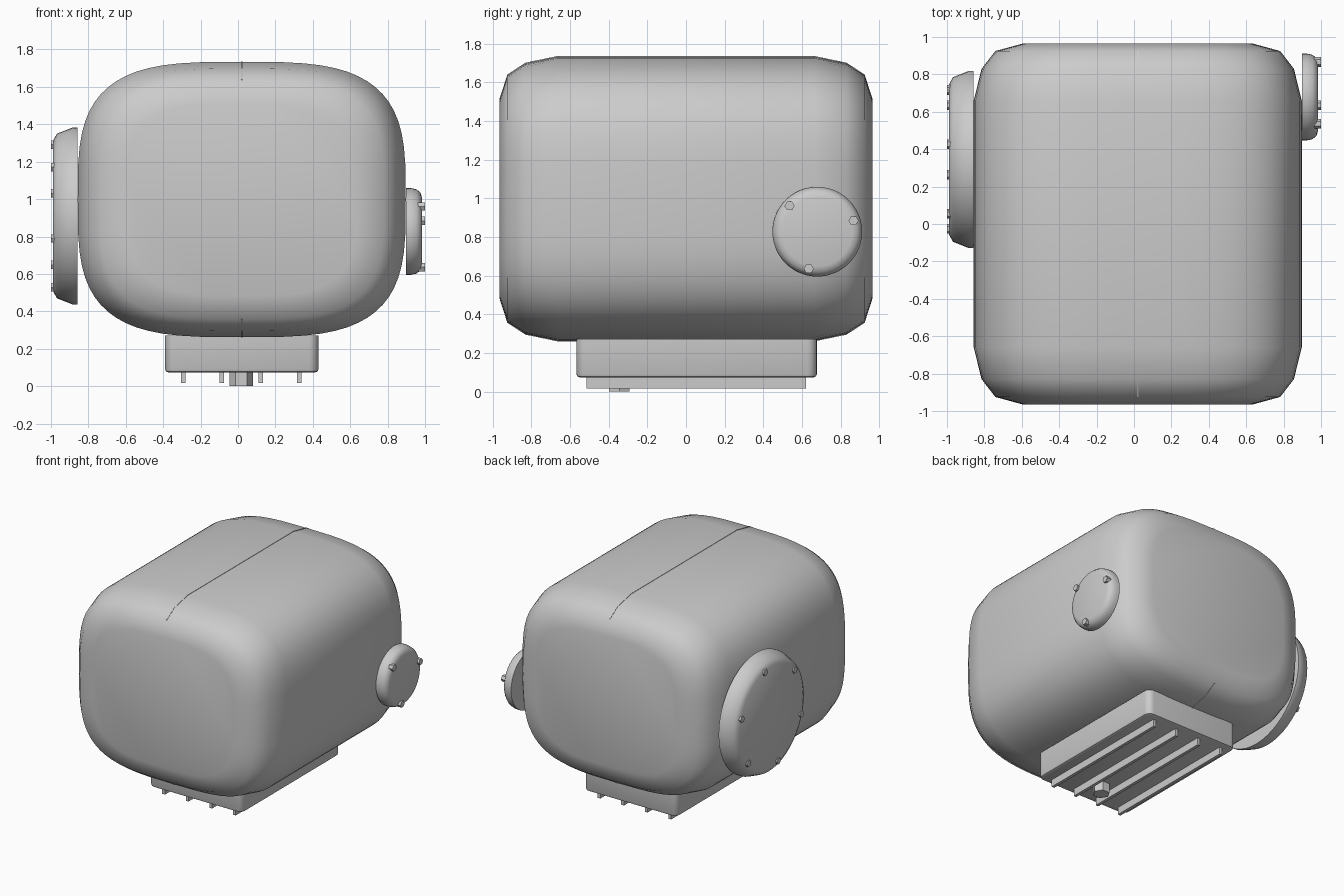
import bpy, bmesh
from math import sin, cos, pi, radians, copysign
from mathutils import Vector, Matrix

if "Cube" in bpy.data.objects:
    bpy.data.objects.remove(bpy.data.objects["Cube"])

CX, CZ, HW, HH = 0.02, 0.998, 0.877, 0.736   # housing centre and half sizes
# (y, section scale) from the full section to the flat end
END = [(0.66, 1.0), (0.83, 0.952), (0.925, 0.868), (0.965, 0.70)]


def finish(name, bm, angle=35):
    bmesh.ops.recalc_face_normals(bm, faces=bm.faces)
    me = bpy.data.meshes.new(name)
    bm.to_mesh(me)
    bm.free()
    ob = bpy.data.objects.new(name, me)
    bpy.context.collection.objects.link(ob)
    bpy.ops.object.select_all(action='DESELECT')
    ob.select_set(True)
    bpy.context.view_layer.objects.active = ob
    bpy.ops.object.shade_smooth_by_angle(angle=radians(angle))
    return ob


def loft(name, rings, angle=35):
    bm = bmesh.new()
    loops = [[bm.verts.new(p) for p in r] for r in rings]
    n = len(loops[0])
    for a, b in zip(loops, loops[1:]):
        for i in range(n):
            j = (i + 1) % n
            bm.faces.new((a[i], a[j], b[j], b[i]))
    bm.faces.new(loops[0])
    bm.faces.new(loops[-1])
    return finish(name, bm, angle)


def section(y, s, n=64, power=3.4):
    def f(v):
        return copysign(abs(v) ** (2 / power), v)
    return [(CX + HW * s * f(cos(2 * pi * i / n)), y,
             CZ + HH * s * f(sin(2 * pi * i / n))) for i in range(n)]


def disc_x(name, y, z, profile, n=48, angle=35):
    """Turned part on the x axis; profile holds (x, radius)."""
    return loft(name, [[(x, y + r * cos(2 * pi * i / n),
                         z + r * sin(2 * pi * i / n)) for i in range(n)]
                       for x, r in profile], angle)


def box(name, lo, hi, bevel=0.0, corner=0.0):
    lo, hi = Vector(lo), Vector(hi)
    bm = bmesh.new()
    bmesh.ops.create_cube(bm, size=1, matrix=Matrix.Translation((lo + hi) / 2)
                          @ Matrix.Diagonal((*(hi - lo), 1)))
    if corner:
        up = [e for e in bm.edges if abs(e.verts[0].co.z - e.verts[1].co.z) > 0.01]
        bmesh.ops.bevel(bm, geom=up, offset=corner, segments=5, profile=0.5, affect='EDGES')
    if bevel:
        low = [e for e in bm.edges if all(v.co.z < lo.z + 1e-4 for v in e.verts)]
        bmesh.ops.bevel(bm, geom=low, offset=bevel, segments=2, profile=0.5, affect='EDGES')
    return finish(name, bm)


# Main rounded housing
stations = [(-y, s) for y, s in reversed(END)] + END
loft("housing", [section(y, s) for y, s in stations], 75)

# Thin seam following the top and bottom of the housing
half = [(y, HH * s + 0.003) for y, s in END[:3]]
outline = ([(-y, CZ + h) for y, h in reversed(half)] + [(y, CZ + h) for y, h in half]
           + [(y, CZ - h) for y, h in reversed(half)] + [(-y, CZ - h) for y, h in half])
loft("seam", [[(CX + dx, y, z) for y, z in outline] for dx in (-0.003, 0.003)])


def cover(name, y, z, profile, bolt_x, bolt_ring, count, first):
    disc_x(name, y, z, profile, angle=75)
    for k in range(count):
        a = radians(first + 360 / count * k)
        disc_x(f"{name}_bolt_{k + 1}", y + bolt_ring * cos(a), z + bolt_ring * sin(a),
               [(x, 0.026) for x in bolt_x], n=6)


# Large left cover with six bolts, small right cover with three
cover("left_cover", 0.345, 0.91,
      [(-0.859, 0.473), (-0.885, 0.473), (-0.968, 0.44), (-0.99, 0.40)],
      (-0.97, -1.0), 0.39, 6, 18)
cover("right_cover", 0.679, 0.827,
      [(0.898, 0.232), (0.925, 0.232), (0.955, 0.225), (0.976, 0.208), (0.984, 0.18)],
      (0.96, 1.0), 0.196, 3, 17)

# Lower pan with cooling ribs
box("lower_pan", (-0.39, -0.567, 0.073), (0.43, 0.677, 0.272), bevel=0.018, corner=0.05)
for k in range(4):
    x = -0.293 + 0.207 * k
    box(f"pan_rib_{k + 1}", (x - 0.012, -0.515, 0.016), (x + 0.012, 0.622, 0.09))

# Hex drain plug
loft("drain_plug", [[(0.017 + 0.062 * cos(pi / 3 * i), -0.345 + 0.062 * sin(pi / 3 * i), z)
                     for i in range(6)] for z in (0.0, 0.09)])
